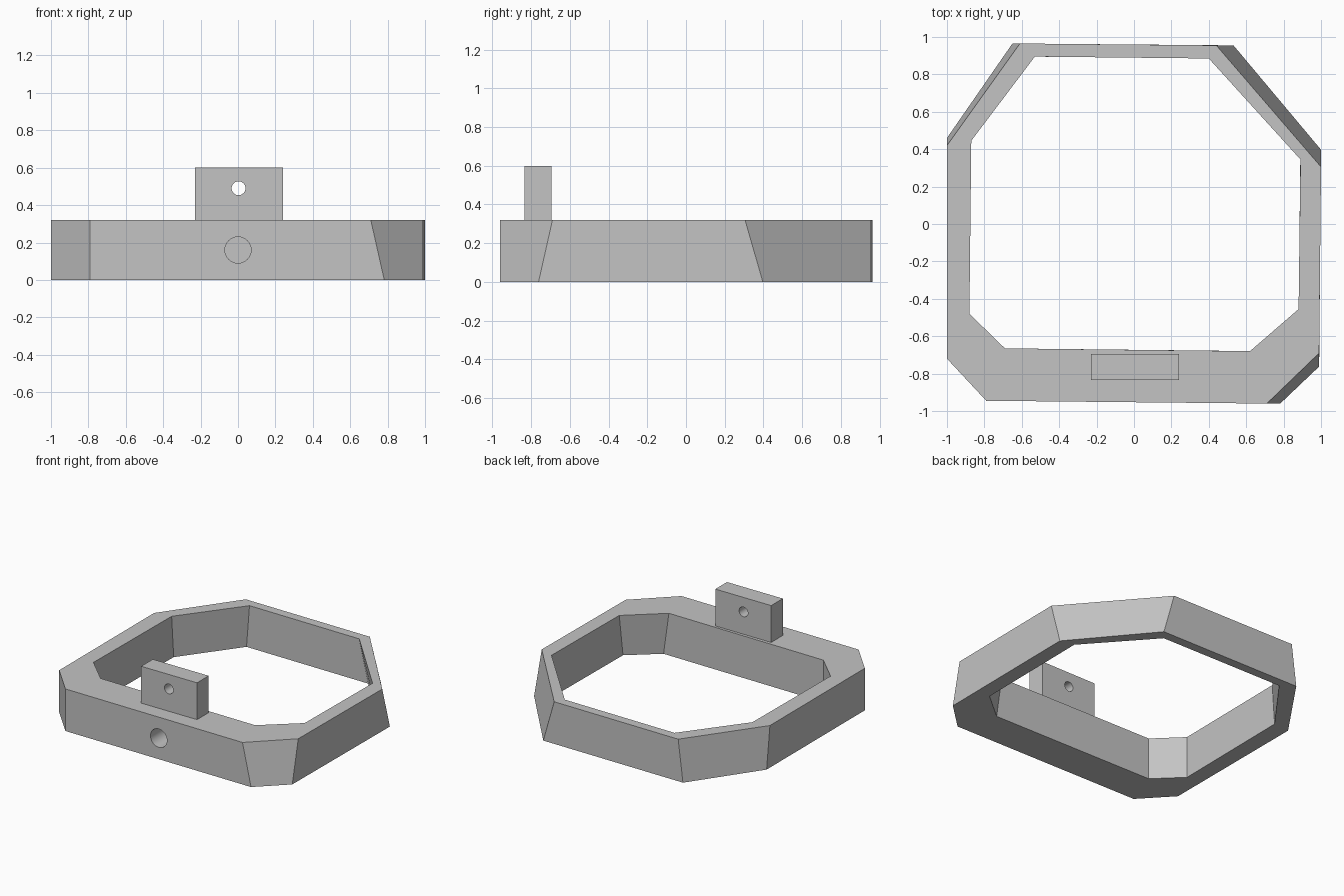
import bpy
import bmesh
import math
from mathutils import Matrix, Vector

default_cube = bpy.data.objects.get("Cube")
if default_cube:
    bpy.data.objects.remove(default_cube, do_unlink=True)

RING_HEIGHT = 0.32

grey = bpy.data.materials.new("plain_grey")
grey.use_nodes = True
grey.diffuse_color = (0.55, 0.55, 0.55, 1)
grey.node_tree.nodes["Principled BSDF"].inputs["Base Color"].default_value = grey.diffuse_color


def make_object(name, bm):
    """Turn a bmesh into a linked object with the shared material."""
    bmesh.ops.recalc_face_normals(bm, faces=bm.faces)
    mesh = bpy.data.meshes.new(name)
    bm.to_mesh(mesh)
    bm.free()
    mesh.materials.append(grey)
    obj = bpy.data.objects.new(name, mesh)
    bpy.context.collection.objects.link(obj)
    return obj


def drill(target, centre, radius, depth):
    """Cut a round hole along y, then keep its wall smooth."""
    bm = bmesh.new()
    turn = Matrix.Translation(centre) @ Matrix.Rotation(math.pi / 2, 4, "X")
    bmesh.ops.create_cone(bm, cap_ends=True, segments=32, radius1=radius,
                          radius2=radius, depth=depth, matrix=turn)
    cutter = make_object("hole_cutter", bm)
    cutter.hide_render = True
    cut = target.modifiers.new("hole", "BOOLEAN")
    cut.operation = "DIFFERENCE"
    cut.solver = "EXACT"
    cut.object = cutter
    bpy.ops.object.select_all(action="DESELECT")
    target.select_set(True)
    bpy.context.view_layer.objects.active = target
    bpy.ops.object.modifier_apply(modifier=cut.name)
    bpy.data.objects.remove(cutter, do_unlink=True)
    bpy.ops.object.shade_smooth_by_angle(angle=math.radians(30))


def lean_out(points, leans):
    """Slide each corner cut outward along the straight sides beside it."""
    result = []
    for i, (x, y) in enumerate(points):
        lean = leans[i // 2]
        if i % 4 in (0, 3):
            y += math.copysign(lean, y)
        else:
            x += math.copysign(lean, x)
        result.append((x, y))
    return result


# Ring outlines at the top, two points per cut corner, from front left round
outer = [(-1, -.72), (-.79, -.945), (.71, -.96), (.99, -.69),
         (1, .305), (.44, .955), (-.61, .965), (-1, .42)]
inner = [(-.88, -.48), (-.69, -.665), (.62, -.68), (.88, -.455),
         (.89, .345), (.4, .885), (-.53, .895), (-.87, .445)]

# Ring: loft the four outlines into a closed band
bm = bmesh.new()
outlines = [(outer, RING_HEIGHT),
            (lean_out(outer, (0, .072, .092, .04)), 0),
            (lean_out(inner, (0, .045, .075, .025)), 0),
            (inner, RING_HEIGHT)]
loops = [[bm.verts.new((x, y, z)) for x, y in points] for points, z in outlines]
for a, b in zip(loops, loops[1:] + loops[:1]):
    for i in range(len(a)):
        j = (i + 1) % len(a)
        bm.faces.new((a[i], b[i], b[j], a[j]))
ring = make_object("ring_frame", bm)
# Blind hole in the front wall
drill(ring, Vector((0, -.95, .16)), .07, .4)

# Upright lug with a through hole
bm = bmesh.new()
size = Matrix.Diagonal((.47, .14, .28, 1))
place = Matrix.Translation((.005, -.765, RING_HEIGHT + .14))
bmesh.ops.create_cube(bm, size=1, matrix=place @ size)
lug = make_object("upright_lug", bm)
drill(lug, Vector((.003, -.765, .49)), .037, .5)
